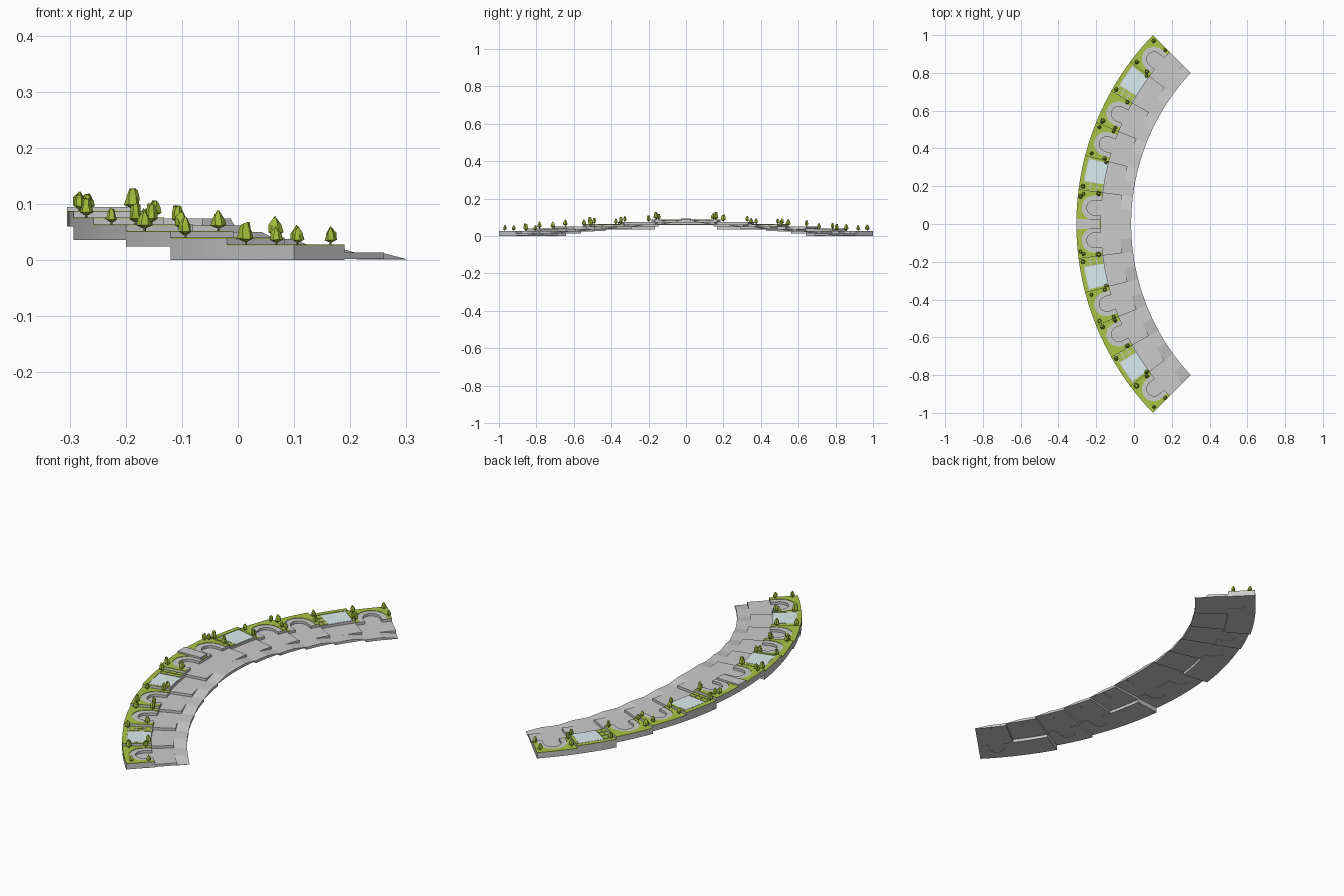
import bpy, bmesh, random
from math import sin, cos, pi, radians

if "Cube" in bpy.data.objects:
    bpy.data.objects.remove(bpy.data.objects["Cube"])

random.seed(4)
STEP, FLOOR, PLOT = 0.012, 0.014, 0.026   # rise per bay, walkway height, terrace height
W, L = 0.175, 0.27                        # real width of a bay, real depth of the arc
EDGE = 0.45                               # where terrace meets walkway (0 outer, 1 inner)


def material(name, color):
    m = bpy.data.materials.new(name)
    m.diffuse_color = color
    m.use_nodes = True
    m.node_tree.nodes["Principled BSDF"].inputs["Base Color"].default_value = m.diffuse_color
    return m


GRASS = material("grass_green", (0.40, 0.55, 0.06, 1))
LEAF = material("leaf_green", (0.36, 0.50, 0.04, 1))
WATER = material("water_blue", (0.70, 0.84, 0.86, 1))
BARK = material("bark_brown", (0.25, 0.18, 0.08, 1))


def arc_point(t, r):
    """t: -1..1 along the arc, r: 0 outer edge .. 1 inner edge"""
    a, b = radians(44.1) * t, radians(43) * t
    ox, oy = 1.132 - 1.437 * cos(a), 1.437 * sin(a)
    ix, iy = 1.158 - 1.173 * cos(b), 1.173 * sin(b)
    return ox + (ix - ox) * r, oy + (iy - oy) * r


def bay_point(side, k, u, r):
    """Bay k counts up from the low end; u = 0 uphill .. 1 downhill"""
    return arc_point(side * (5 - k + u) / 6, r)


def prism(bm, side, k, poly, z0, z1):
    """Extruded outline in bay coordinates; z1 may be a function of (u, r)"""
    pts = []
    for (u, r), (u2, r2) in zip(poly, poly[1:] + poly[:1]):
        n = max(1, round(abs(u2 - u) * 5))
        pts += [(u + (u2 - u) * i / n, r + (r2 - r) * i / n) for i in range(n)]
    low, high = [], []
    for u, r in pts:
        x, y = bay_point(side, k, u, r)
        low.append(bm.verts.new((x, y, z0)))
        high.append(bm.verts.new((x, y, z1(u, r) if callable(z1) else z1)))
    bm.faces.new(low)
    bm.faces.new(high)
    for i in range(len(pts)):
        j = (i + 1) % len(pts)
        bm.faces.new((low[i], low[j], high[j], high[i]))


def rect(u0, u1, r0, r1):
    return [(u0, r0), (u1, r0), (u1, r1), (u0, r1)]


def notched(rad):
    """Terrace outline with a round-ended recess open to the walkway"""
    arc = [(0.5 + rad * cos(pi * i / 10) / W, 0.33 - rad * sin(pi * i / 10) / L)
           for i in range(11)]
    return ([(0, 0), (1, 0), (1, EDGE), (0.5 + rad / W, EDGE)] + arc
            + [(0.5 - rad / W, EDGE), (0, EDGE)])


def finish(bm, name, mat=None):
    bmesh.ops.recalc_face_normals(bm, faces=bm.faces)
    me = bpy.data.meshes.new(name)
    bm.to_mesh(me)
    bm.free()
    ob = bpy.data.objects.new(name, me)
    bpy.context.collection.objects.link(ob)
    if mat:
        me.materials.append(mat)


def ring_stack(bm, x, y, z, rings, n, jitter):
    """Low-poly body of revolution with rough rings (radius, height)"""
    loops = []
    for rad, h in rings:
        loops.append([bm.verts.new((x + rad * random.uniform(1 - jitter, 1 + jitter) * cos(2 * pi * i / n),
                                    y + rad * random.uniform(1 - jitter, 1 + jitter) * sin(2 * pi * i / n),
                                    z + h * random.uniform(1 - jitter / 3, 1 + jitter / 3))) for i in range(n)])
    for a, b in zip(loops, loops[1:]):
        for i in range(n):
            j = (i + 1) % n
            bm.faces.new((a[i], a[j], b[j], b[i]))
    bm.faces.new(loops[0])
    bm.faces.new(loops[-1])


walk, terrace, grass, water, crown, trunk = (bmesh.new() for _ in range(6))


def tree(side, k, u, r, z):
    x, y = bay_point(side, k, u, r)
    s = random.uniform(0.8, 1.1)
    ring_stack(trunk, x, y, z, [(0.002, 0), (0.002, 0.012 * s)], 5, 0)
    top = random.choice([0.002, 0.007])
    ring_stack(crown, x, y, z, [(0.004 * s, 0.006 * s), (0.012 * s, 0.011 * s),
                                (0.010 * s, 0.024 * s), (top * s, 0.036 * s)], 6, 0.25)


for side in (-1, 1):
    for k in range(6):
        base = STEP * k
        floor, top = base + FLOOR, base + PLOT
        pond = k in (1, 4)

        # Walkway slab, with a ramp along the inner edge down to the next bay
        prism(walk, side, k, rect(0, 1, 0.03, 0.8), base + 0.002, floor)
        prism(walk, side, k, rect(0, 0.52, 0.8, 1), base + 0.002, floor)
        prism(walk, side, k, rect(0.52, 1, 0.8, 1), base + 0.001,
              lambda u, r: floor - STEP * (u - 0.52) / 0.48)

        if pond:
            # Deep terrace with a pool, lawn squares and outer lawn strip
            prism(terrace, side, k, rect(0, 1, 0, EDGE), base - STEP, top)
            prism(water, side, k, rect(0.27, 0.92, 0.09, 0.44), top - 0.002, top + 0.001)
            prism(grass, side, k, rect(0, 1, 0, 0.075), top - 0.001, top + 0.002)
            prism(grass, side, k, rect(0.935, 1, 0.09, EDGE), top - 0.001, top + 0.002)
            for i in range(2):
                for j in range(3):
                    prism(grass, side, k, rect(0.01 + i * 0.13, 0.12 + i * 0.13,
                                               0.09 + j * 0.12, 0.19 + j * 0.12),
                          top - 0.001, top + 0.002)
        else:
            # Terrace with a curved seating recess and lawn around it
            prism(terrace, side, k, notched(0.04), base, top)
            prism(grass, side, k, notched(0.066), top - 0.001, top + 0.002)

        # Trees near the bay corners
        spots = [(0.06, 0.36), (0.1, 0.1), (0.94, 0.36)] if not pond else [(0.1, 0.07), (0.95, 0.4)]
        if k in (0, 3):
            spots.append((0.9, 0.09))
        if k == 5:
            spots = [(0.88, 0.1), (0.95, 0.37), (0.8, 0.05)]
        for u, r in spots:
            tree(side, k, u, r, top + 0.001)

    # Raised block on the middle axis
    prism(terrace, side, 5, rect(0, 0.15, 0, 0.42), STEP * 5 + PLOT - 0.002, 0.095)

finish(walk, "walkway")
finish(terrace, "terrace_walls")
finish(grass, "lawns", GRASS)
finish(water, "pools", WATER)
finish(crown, "tree_crowns", LEAF)
finish(trunk, "tree_trunks", BARK)
